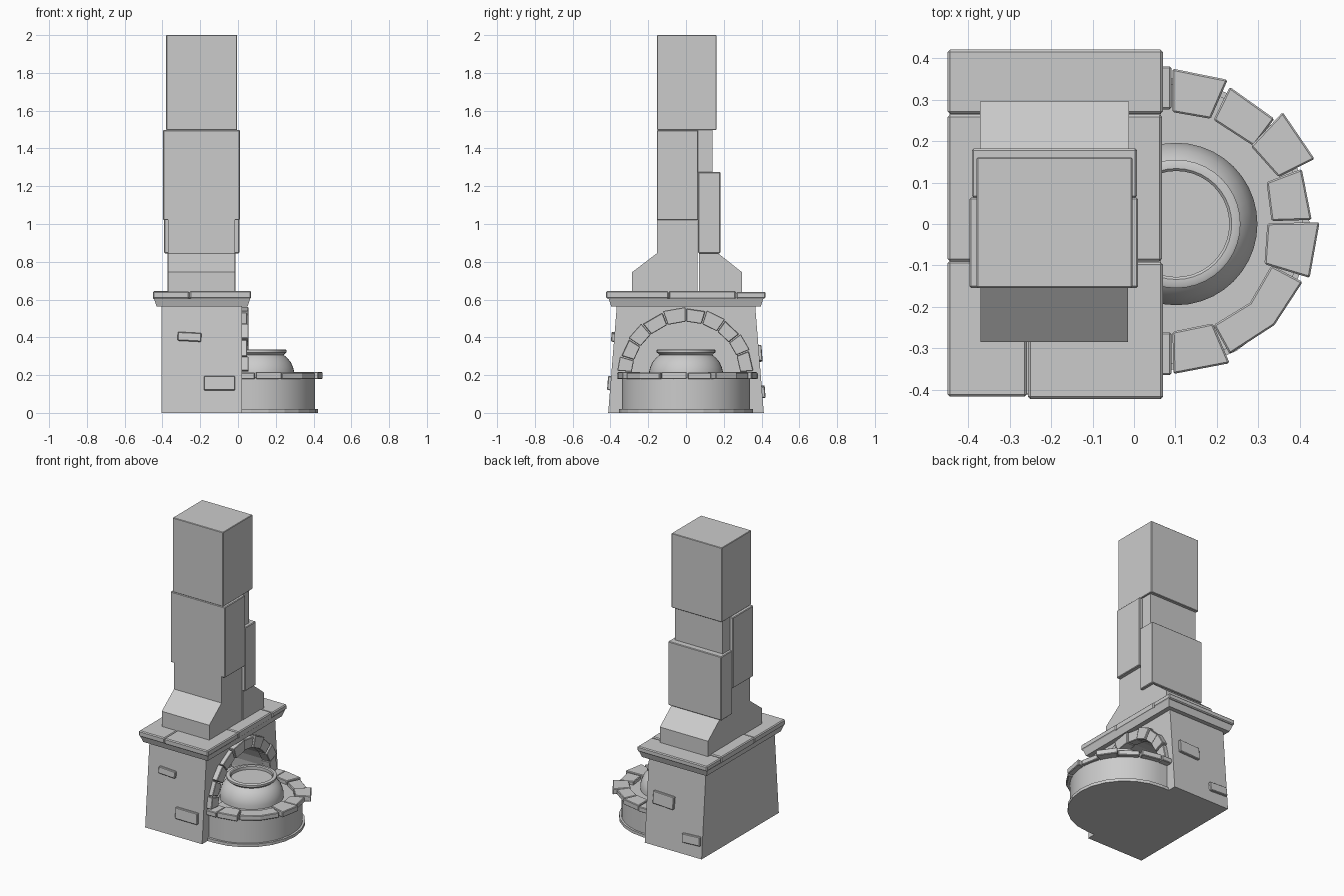
import bpy, bmesh, math
from mathutils import Matrix, Vector

if "Cube" in bpy.data.objects:
    bpy.data.objects.remove(bpy.data.objects["Cube"])


def finish(name, bm, bevel=0.0):
    bmesh.ops.recalc_face_normals(bm, faces=bm.faces)
    me = bpy.data.meshes.new(name)
    bm.to_mesh(me)
    bm.free()
    ob = bpy.data.objects.new(name, me)
    bpy.context.collection.objects.link(ob)
    if bevel:
        m = ob.modifiers.new("bevel", 'BEVEL')
        m.width, m.segments = bevel, 1
    return ob


def prism(name, pts, lo, hi, axis='z', bevel=0.0, taper=1.0):
    """Extrude a 2D outline: axis z uses (x, y), axis x uses (y, z)."""
    bm = bmesh.new()

    def co(p, t):
        return (p[0], p[1], t) if axis == 'z' else (t, p[0], p[1])
    a = [bm.verts.new(co(p, lo)) for p in pts]
    b = [bm.verts.new(co(p, hi)) for p in pts]
    bm.faces.new(a)
    bm.faces.new(b)
    n = len(pts)
    for i in range(n):
        bm.faces.new((a[i], a[(i + 1) % n], b[(i + 1) % n], b[i]))
    return finish(name, bm, bevel)


def box(name, x0, x1, y0, y1, z0, z1, bevel=0.0):
    return prism(name, [(x0, y0), (x1, y0), (x1, y1), (x0, y1)], z0, z1, 'z', bevel)


def arc(cx, cy, r, a0, a1, n):
    return [(cx + r * math.cos(math.radians(a0 + (a1 - a0) * i / n)),
             cy + r * math.sin(math.radians(a0 + (a1 - a0) * i / n))) for i in range(n + 1)]


# Tapered furnace body with an arched recess on its right side
body = prism("furnace_body", [(-.412, 0), (.412, 0), (.366, .57), (-.366, .57)], -.405, .02, 'x')
cutter = prism("recess_cutter", arc(0, .2, .29, 0, 180, 16) + [(-.29, .185), (.29, .185)], -.25, .1, 'x')
cutter.hide_render = True
cutter.hide_viewport = True
cut = body.modifiers.new("recess", 'BOOLEAN')
cut.object, cut.operation, cut.solver = cutter, 'DIFFERENCE', 'EXACT'

# Bricks standing proud of the sloped walls: x, z, width, height, tilt, side
slope = math.atan2(.046, .57)
for i, (x, z, w, h, tilt, s) in enumerate([(-.257, .402, .125, .046, 3, -1), (-.098, .157, .165, .075, 0, -1),
                                           (-.11, .315, .155, .085, -2, 1), (-.328, .112, .135, .06, 3, 1)]):
    bm = bmesh.new()
    bmesh.ops.create_cube(bm, size=1)
    bm.transform(Matrix.Translation((x, s * (.412 - .0807 * z), z)) @ Matrix.Rotation(s * slope, 4, 'X')
                 @ Matrix.Rotation(math.radians(tilt), 4, 'Y') @ Matrix.Diagonal((w, .032, h, 1)))
    finish("wall_brick_%d" % (i + 1), bm, .004)

# Mantel: flared lower course and four capping slabs
bm = bmesh.new()
bmesh.ops.create_cube(bm, size=1)
bm.transform(Matrix.Translation((-.19, 0, .585)) @ Matrix.Diagonal((.51, .82, .042, 1)))
for v in bm.verts:
    if v.co.z < .58:
        v.co.x += .014 if v.co.x < -.19 else -.014
        v.co.y *= .966
finish("mantel_course", bm)
box("mantel_back", -.45, .07, .266, .421, .606, .641, .006)
box("mantel_middle", -.45, .068, -.09, .264, .602, .646, .006)
box("mantel_front_left", -.45, -.258, -.417, -.088, .604, .643, .006)
box("mantel_front_right", -.256, .07, -.423, -.092, .606, .645, .006)

# Chimney foot: two sloped hoods
prism("chimney_hood_front", [(-.285, .63), (-.285, .745), (-.154, .845), (-.154, 1.03), (.062, 1.03), (.062, .63)],
      -.37, -.015, 'x')
prism("chimney_hood_back", [(.296, .63), (.296, .745), (.17, .845), (.068, .845), (.068, .63)],
      -.372, -.012, 'x')

# Chimney stack blocks
box("chimney_front_block", -.397, .01, -.154, .064, 1.02, 1.497, .004)
box("chimney_back_block", -.391, .007, .064, .182, .845, 1.275, .004)
box("chimney_back_upper", -.372, -.015, .06, .14, 1.27, 1.505)
box("chimney_top", -.38, -.004, -.154, .161, 1.498, 2.0, .003)

# Arch stones around the recess
seams = [4, 22, 38, 55, 73, 90, 110, 130, 147, 163, 176]
for i in range(len(seams) - 1):
    a0, a1 = seams[i] + .5, seams[i + 1] - .5
    r = .357 + .008 * (i % 2)
    pts = arc(0, .195, r, a0, a1, 1) + arc(0, .195, .288, a1, a0, 1)
    prism("arch_stone_%d" % (i + 1), pts, -.01, .048 + .007 * (i % 2), 'x', .003)

# Rounded hearth drum and its footing
prism("hearth_drum", arc(.07, 0, .338, -90, 90, 32) + [(0, .338), (0, -.338)], 0, .19)
prism("hearth_footing", arc(.07, 0, .354, -90, 90, 12) + [(0, .354), (0, -.354)], 0, .02)

# Uneven flat stones around the hearth edge
stones = [
    [(.01, .38), (.09, .38), (.09, .277), (.01, .277)],
    [(.093, .375), (.226, .348), (.185, .254), (.093, .27)],
    [(.231, .331), (.339, .254), (.289, .188), (.192, .251)],
    [(.359, .27), (.436, .157), (.349, .113), (.282, .188)],
    [(.405, .133), (.429, .01), (.332, .007), (.32, .101)],
    [(.448, .004), (.424, -.13), (.315, -.097), (.322, .002)],
    [(.407, -.14), (.339, -.244), (.231, -.314), (.192, -.244), (.28, -.19), (.332, -.1)],
    [(.231, -.336), (.095, -.362), (.093, -.26), (.19, -.24)],
    [(.01, -.365), (.09, -.365), (.09, -.262), (.01, -.262)],
]
for i, pts in enumerate(stones):
    prism("hearth_stone_%d" % (i + 1), pts, .179, .213 + .004 * (i % 2), 'z', .004)

# Round pot with a rolled lip, turned from a profile
profile = [(0, .18), (.196, .18), (.196, .215), (.19, .24), (.178, .268), (.16, .29), (.14, .307),
           (.146, .313), (.155, .32), (.155, .333), (.15, .336), (.134, .336), (.128, .33), (.128, .31), (0, .31)]
bm = bmesh.new()
vs = [bm.verts.new((r, 0, z)) for r, z in profile]
es = [bm.edges.new((vs[i], vs[i + 1])) for i in range(len(vs) - 1)]
bmesh.ops.spin(bm, geom=vs + es, cent=(0, 0, 0), axis=(0, 0, 1), angle=2 * math.pi, steps=40, use_duplicate=False)
bmesh.ops.remove_doubles(bm, verts=bm.verts, dist=1e-5)
bm.transform(Matrix.Translation((.102, 0, 0)))
pot = finish("pot", bm)

# Smooth shading on the round parts only
for name in ("pot", "hearth_drum"):
    ob = bpy.data.objects[name]
    bpy.ops.object.select_all(action='DESELECT')
    ob.select_set(True)
    bpy.context.view_layer.objects.active = ob
    bpy.ops.object.shade_smooth_by_angle(angle=math.radians(35))
